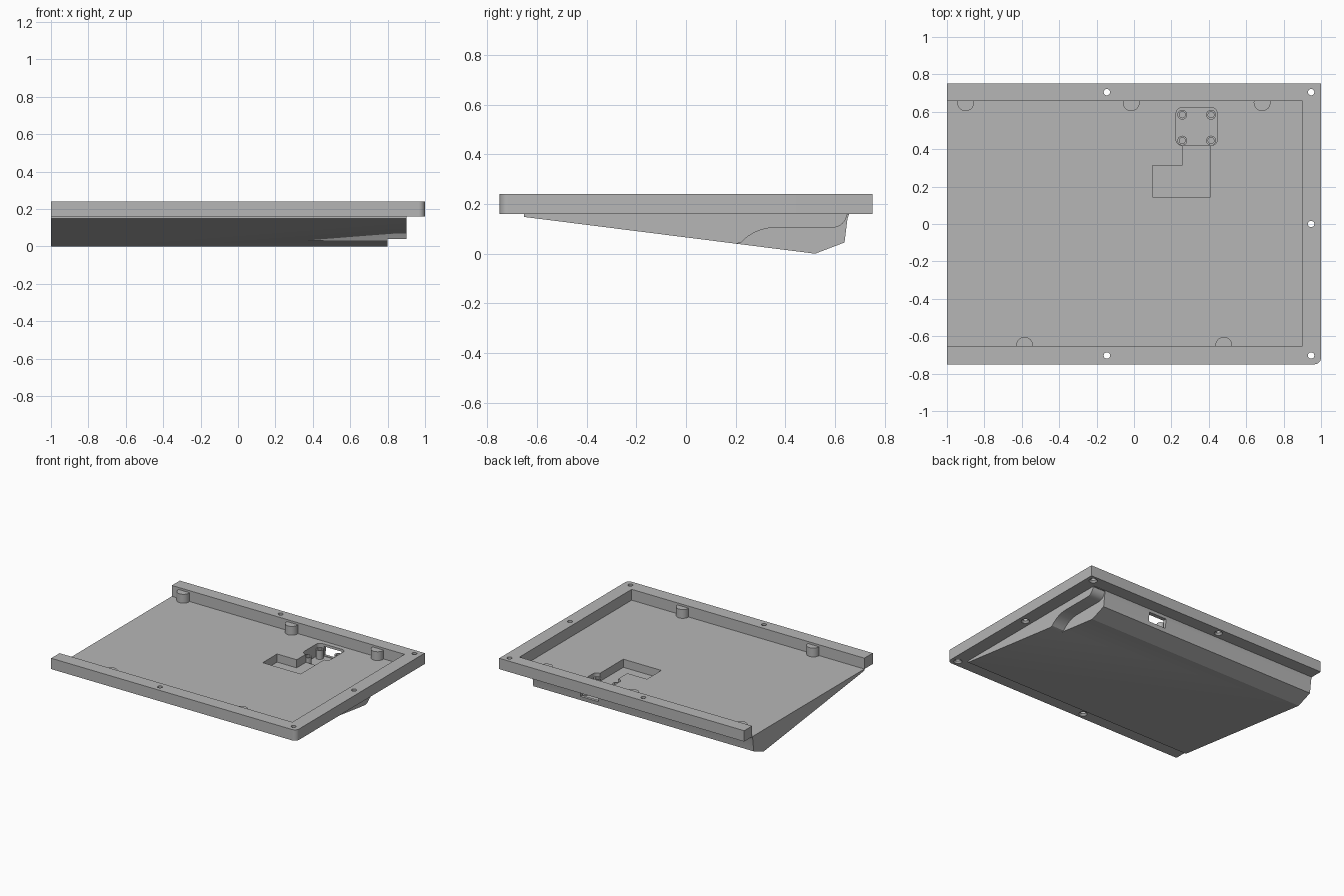
import bpy
import bmesh
from math import sin, cos, pi, radians
from mathutils import Vector

cube = bpy.data.objects.get("Cube")
if cube:
    bpy.data.objects.remove(cube, do_unlink=True)

grey = bpy.data.materials.new("case_grey")
grey.use_nodes = True
colour = (0.47, 0.47, 0.47, 1)
grey.diffuse_color = colour
grey.node_tree.nodes["Principled BSDF"].inputs["Base Color"].default_value = colour


def prism(name, outline, low, high, axis="z"):
    """Extrude an outline along z (x, y points) or along x (y, z points)."""
    bm = bmesh.new()

    def place(p, d):
        return (p[0], p[1], d) if axis == "z" else (d, p[0], p[1])

    face = bm.faces.new([bm.verts.new(place(p, low)) for p in outline])
    side = bmesh.ops.extrude_face_region(bm, geom=[face])
    shift = Vector(place((0, 0), high - low))
    bmesh.ops.translate(bm, vec=shift,
                        verts=[v for v in side["geom"] if isinstance(v, bmesh.types.BMVert)])
    bmesh.ops.recalc_face_normals(bm, faces=bm.faces)
    return finish(name, bm)


def finish(name, bm):
    mesh = bpy.data.meshes.new(name)
    bm.to_mesh(mesh)
    bm.free()
    mesh.materials.append(grey)
    obj = bpy.data.objects.new(name, mesh)
    bpy.context.collection.objects.link(obj)
    return obj


def cone(name, x, y, low, high, r_low, r_high=None):
    bm = bmesh.new()
    bmesh.ops.create_cone(bm, cap_ends=True, segments=32, radius1=r_low,
                          radius2=r_low if r_high is None else r_high, depth=high - low)
    bmesh.ops.translate(bm, verts=bm.verts, vec=(x, y, (low + high) / 2))
    return finish(name, bm)


def arc(cx, cy, r, start, end, steps=8):
    angles = [radians(start + (end - start) * i / steps) for i in range(steps + 1)]
    return [(cx + r * cos(a), cy + r * sin(a)) for a in angles]


def rounded(x0, x1, y0, y1, r):
    return (arc(x1 - r, y1 - r, r, 0, 90) + arc(x0 + r, y1 - r, r, 90, 180)
            + arc(x0 + r, y0 + r, r, 180, 270) + arc(x1 - r, y0 + r, r, 270, 360))


def box(x0, x1, y0, y1):
    return [(x0, y0), (x1, y0), (x1, y1), (x0, y1)]


def cut(target, cutter):
    cutter.hide_render = True
    mod = target.modifiers.new("cut", "BOOLEAN")
    mod.operation = "DIFFERENCE"
    mod.solver = "EXACT"
    mod.object = cutter
    bpy.context.view_layer.objects.active = target
    bpy.ops.object.modifier_apply(modifier=mod.name)
    bpy.data.objects.remove(cutter, do_unlink=True)


FLOOR, TOP = 0.16, 0.24
FRONT, BACK, SIDE = -0.652, 0.657, 0.9

# Three-sided rim, open at the right end, with one rounded corner
rim = prism("rim", [(-1, -0.75)] + arc(0.965, -0.715, 0.035, 270, 360)
            + [(1, 0.75), (-1, 0.75), (-1, BACK), (SIDE, BACK), (SIDE, FRONT), (-1, FRONT)],
            FLOOR, TOP)

# Screw holes, countersunk from below
for x, y in [(-0.145, 0.705), (0.947, 0.705), (0.947, 0), (-0.145, -0.703), (0.947, -0.703)]:
    cut(rim, cone("hole", x, y, 0.1, 0.3, 0.017))
    cut(rim, cone("countersink", x, y, FLOOR - 0.005, FLOOR + 0.015, 0.033, 0.015))

# Solid wedge below the floor
wedge = prism("wedge_base", [(FRONT, FLOOR), (FRONT, 0.148), (0.52, 0), (0.638, 0.045),
                             (0.65, 0.14), (BACK, FLOOR)], -1, SIDE, "x")

# Scooped recess at the side of the wedge
cut(wedge, prism("scoop", [(0.15, -0.05), (0.195, 0.039)]
                 + arc(0.36, -0.085, 0.19, 137, 90)
                 + arc(0.59, 0.163, 0.058, 270, 355)
                 + [(0.7, 0.158), (0.7, -0.05)], 0.8, 1, "x"))

# Cable pocket, connector bay and port through the back wall
cut(wedge, prism("cable_pocket", [(0.1, 0.145), (0.41, 0.145), (0.41, 0.5), (0.26, 0.5),
                                  (0.26, 0.313), (0.1, 0.313)], 0.1, 0.2))
cut(wedge, prism("connector_bay", rounded(0.225, 0.445, 0.42, 0.622, 0.032), 0.07, 0.2))
cut(wedge, prism("port", box(0.265, 0.41, 0.6, 0.7), 0.075, 0.142))

# Connector mounting posts
posts = []
for x in (0.258, 0.412):
    for y in (0.446, 0.584):
        post = cone("mounting_post", x, y, 0.065, 0.135, 0.026)
        cut(post, cone("post_hole", x, y, 0.09, 0.2, 0.016))
        posts.append(post)

# Half-round support bumps along the inner walls
bumps = [cone("support_bump", x, BACK - 0.008, FLOOR, 0.225, 0.045) for x in (-0.9, -0.015, 0.685)]
bumps += [cone("support_bump", x, FRONT + 0.003, FLOOR, 0.225, 0.045) for x in (-0.585, 0.48)]

# Smooth the curved walls, keep hard edges
for obj in [rim, wedge] + posts + bumps:
    bpy.ops.object.select_all(action="DESELECT")
    obj.select_set(True)
    bpy.context.view_layer.objects.active = obj
    bpy.ops.object.shade_smooth_by_angle(angle=radians(25))
